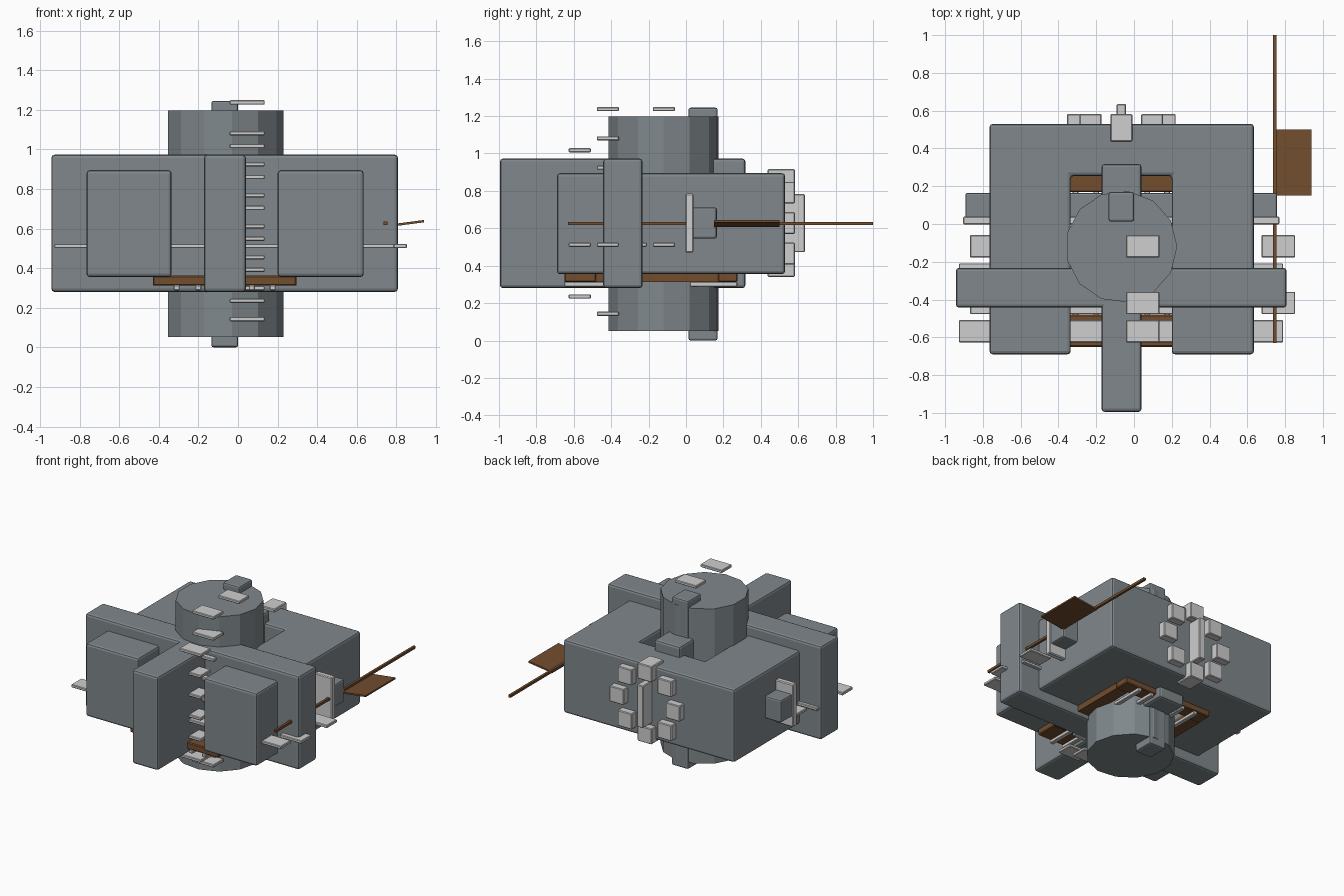
import bpy, bmesh, math

if "Cube" in bpy.data.objects:
    bpy.data.objects.remove(bpy.data.objects["Cube"])


def material(name, rgb):
    m = bpy.data.materials.new(name)
    m.diffuse_color = (*rgb, 1)
    m.use_nodes = True
    m.node_tree.nodes["Principled BSDF"].inputs["Base Color"].default_value = m.diffuse_color
    return m


GREY = material("slate_grey", (0.215, 0.245, 0.26))
WHITE = material("pale_grey", (0.62, 0.62, 0.62))
BROWN = material("brown", (0.17, 0.075, 0.028))


def finish(name, bm, mat, bevel=0.0, segments=2):
    bmesh.ops.recalc_face_normals(bm, faces=bm.faces[:])
    me = bpy.data.meshes.new(name)
    bm.to_mesh(me)
    bm.free()
    me.materials.append(mat)
    ob = bpy.data.objects.new(name, me)
    bpy.context.collection.objects.link(ob)
    if bevel:
        mod = ob.modifiers.new("edge_bevel", 'BEVEL')
        mod.width, mod.segments, mod.limit_method = bevel, segments, 'ANGLE'
    return ob


def box(name, x, y, z, mat, bevel=0.0, segments=2):
    """Box from three (low, high) ranges."""
    bm = bmesh.new()
    bmesh.ops.create_cube(bm, size=1)
    for v in bm.verts:
        v.co = [(r[0] + r[1]) / 2 + c * (r[1] - r[0]) for r, c in zip((x, y, z), v.co)]
    return finish(name, bm, mat, bevel, segments)


def prism(name, outline, z, mat, bevel=0.0):
    """Upright extrusion of a plan outline."""
    bm = bmesh.new()
    face = bm.faces.new([bm.verts.new((px, py, z[0])) for px, py in outline])
    ext = bmesh.ops.extrude_face_region(bm, geom=[face])
    bmesh.ops.translate(bm, vec=(0, 0, z[1] - z[0]),
                        verts=[g for g in ext['geom'] if isinstance(g, bmesh.types.BMVert)])
    return finish(name, bm, mat, bevel)


CX = -0.067  # symmetry axis of the hull

# Main hull with a channel open to the front
prism("hull", [(-0.765, -0.69), (-0.335, -0.69), (-0.335, 0.255), (0.2, 0.255),
               (0.2, -0.69), (0.635, -0.69), (0.635, 0.53), (-0.765, 0.53)],
      (0.355, 0.895), GREY, 0.017)

# Crossing slabs
box("long_fin", (-0.172, 0.04), (-0.995, 0.318), (0.28, 0.973), GREY, 0.017)
box("cross_slab", (-0.943, 0.808), (-0.443, -0.232), (0.28, 0.973), GREY, 0.017)

# Thirteen-sided drum
prism("drum", [(CX + 0.296 * math.cos(i * math.tau / 13), -0.12 + 0.296 * math.sin(i * math.tau / 13))
               for i in range(13)], (0.052, 1.197), GREY)

# Rear post and side arms
box("drum_post", (-0.135, 0.001), (0.013, 0.169), (0.0, 1.245), GREY, 0.012)
box("side_arms", (-0.893, 0.758), (0.013, 0.165), (0.545, 0.712), GREY, 0.012)
box("arm_plate", (-0.905, 0.77), (-0.003, 0.04), (0.47, 0.785), WHITE, 0.006, 1)

# Stacked blades, alternate rows staggered by half a step
for row, (y, top, count) in enumerate([(-0.568, 1.017, 6), (-0.418, 1.237, 8),
                                       (-0.268, 1.173, 8), (-0.118, 1.237, 8)]):
    for k in range(count):
        z = top - 0.1563 * k
        box(f"blade_{row}_{k}", (-0.042, 0.135), (y - 0.059, y + 0.059),
            (z - 0.011, z + 0.011), WHITE, 0.004, 1)

# Horizontal blades running out of both sides
for row, y in enumerate((-0.568, -0.418, -0.268, -0.118)):
    yr, zr = (y - 0.059, y + 0.059), (0.501, 0.523)
    if row % 2 == 0:
        box(f"side_blade_{row}", (-0.927, 0.79), yr, zr, WHITE, 0.004, 1)
    else:
        box(f"side_blade_{row}", (-0.868, 0.61), yr, zr, WHITE, 0.004, 1)
        box(f"outer_blade_{row}", (0.675, 0.853), yr, zr, WHITE, 0.004, 1)

# Ring of rear blocks around a central spike
for i in range(8):
    a = i * math.tau / 8
    x, z = CX + 0.23 * math.cos(a), 0.628 + 0.23 * math.sin(a)
    box(f"rear_block_{i}", (x - 0.058, x + 0.058), (0.437, 0.582),
        (z - 0.058, z + 0.058), WHITE, 0.005, 1)
box("rear_spike", (CX - 0.025, CX + 0.025), (0.49, 0.635), (0.472, 0.784), WHITE, 0.005, 1)

# Brown frame below the hull opening
FZ = (0.312, 0.362)
box("frame_front", (-0.43, 0.295), (-0.65, -0.48), FZ, BROWN, 0.006, 1)
box("frame_back", (-0.43, 0.295), (0.17, 0.275), FZ, BROWN, 0.006, 1)
for side in (-1, 1):
    x = sorted((CX + side * 0.268, CX + side * 0.362))
    box("frame_side", x, (-0.481, 0.171), FZ, BROWN)

# Slim bars below the frame
for i, x in enumerate((-0.31, -0.2, 0.07, 0.175)):
    box(f"frame_bar_{i}", (x - 0.015, x + 0.015), (-0.652, 0.275), (0.288, 0.314), WHITE, 0.004, 1)

# Pole and tilted flag on the right
box("pole", (0.736, 0.754), (-0.63, 1.0), (0.617, 0.635), BROWN)
flag = box("flag", (0.745, 0.94), (0.15, 0.5), (-0.006, 0.006), BROWN)
for v in flag.data.vertices:
    v.co.z += 0.612 + (v.co.x - 0.745) * 0.13
